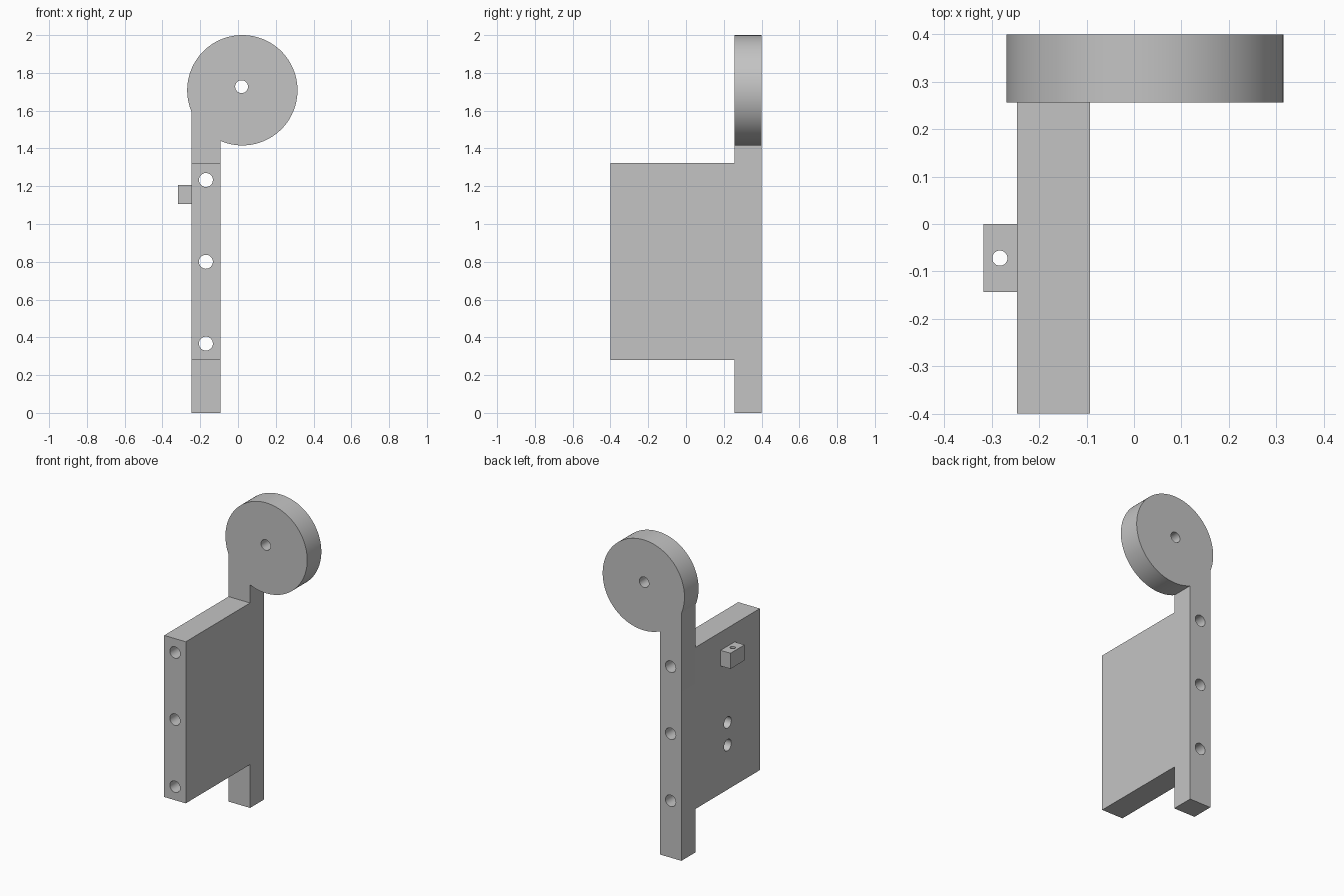
import bpy, bmesh, math
from mathutils import Matrix, Vector

cube = bpy.data.objects.get("Cube")
if cube:
    bpy.data.objects.remove(cube, do_unlink=True)

GREY = (0.55, 0.55, 0.55, 1)
grey = bpy.data.materials.new("plain grey")
grey.use_nodes = True
grey.diffuse_color = GREY
grey.node_tree.nodes["Principled BSDF"].inputs["Base Color"].default_value = GREY

LEFT, RIGHT = -0.247, -0.093        # post and plate sides
MID = (LEFT + RIGHT) / 2
FRONT, SEAM, BACK = -0.4, 0.256, 0.4
TAB_Y = -0.072


def new_object(name, bm):
    bmesh.ops.recalc_face_normals(bm, faces=bm.faces)
    mesh = bpy.data.meshes.new(name)
    bm.to_mesh(mesh)
    bm.free()
    mesh.materials.append(grey)
    obj = bpy.data.objects.new(name, mesh)
    bpy.context.collection.objects.link(obj)
    return obj


def box(name, low, high):
    low, high = Vector(low), Vector(high)
    bm = bmesh.new()
    bmesh.ops.create_cube(bm, size=1, matrix=Matrix.Translation((low + high) / 2)
                          @ Matrix.Diagonal((*(high - low), 1)))
    return new_object(name, bm)


def drill(obj, holes):
    """Cut round holes, each given as (centre, axis, radius, length)."""
    bm = bmesh.new()
    for centre, axis, radius, length in holes:
        turn = Vector((0, 0, 1)).rotation_difference(Vector(axis)).to_matrix().to_4x4()
        bmesh.ops.create_cone(bm, cap_ends=True, segments=48, radius1=radius,
                              radius2=radius, depth=length,
                              matrix=Matrix.Translation(centre) @ turn)
    cutter = new_object("hole_cutter", bm)
    cutter.hide_render = True
    mod = obj.modifiers.new("holes", 'BOOLEAN')
    mod.operation, mod.solver, mod.object = 'DIFFERENCE', 'EXACT', cutter
    graph = bpy.context.evaluated_depsgraph_get()
    mesh = bpy.data.meshes.new_from_object(obj.evaluated_get(graph))
    obj.modifiers.clear()
    obj.data = mesh
    bpy.data.objects.remove(cutter, do_unlink=True)


X, Y, Z = (1, 0, 0), (0, 1, 0), (0, 0, 1)
bolt_holes = [((MID, 0, z), Y, 0.037, 2) for z in (0.367, 0.8, 1.233)]

# Post flowing into the round disc, one extruded outline
cx, cz, r = 0.023, 1.708, 0.292
start = -math.acos((RIGHT - cx) / r)
end = math.pi + math.acos((cx - LEFT) / r)
steps = 120
angles = [start + (end - start) * i / steps for i in range(steps + 1)]
outline = [(LEFT, 0), (RIGHT, 0)]
outline += [(cx + r * math.cos(a), cz + r * math.sin(a)) for a in angles]
bm = bmesh.new()
face = bm.faces.new([bm.verts.new((x, SEAM, z)) for x, z in outline])
swept = bmesh.ops.extrude_face_region(bm, geom=[face])["geom"]
bmesh.ops.translate(bm, vec=(0, BACK - SEAM, 0),
                    verts=[v for v in swept if isinstance(v, bmesh.types.BMVert)])
post = new_object("post_and_disc", bm)
drill(post, bolt_holes + [((0.019, 0, 1.727), Y, 0.034, 2)])

# Plate with long bolt holes and two blind holes in its side
plate = box("mounting_plate", (LEFT, FRONT, 0.28), (RIGHT, SEAM, 1.323))
drill(plate, bolt_holes + [((LEFT, TAB_Y, z), X, 0.037, 0.16) for z in (0.567, 0.713)])

# Small side tab with an upright pin hole
tab = box("side_tab", (-0.318, -0.143, 1.105), (LEFT, 0, 1.206))
drill(tab, [((-0.283, TAB_Y, 1.155), Z, 0.016, 1)])

# Smooth round walls, keep edges sharp
bpy.ops.object.select_all(action='DESELECT')
for obj in (post, plate, tab):
    obj.select_set(True)
bpy.context.view_layer.objects.active = post
bpy.ops.object.shade_smooth_by_angle(angle=math.radians(30))
